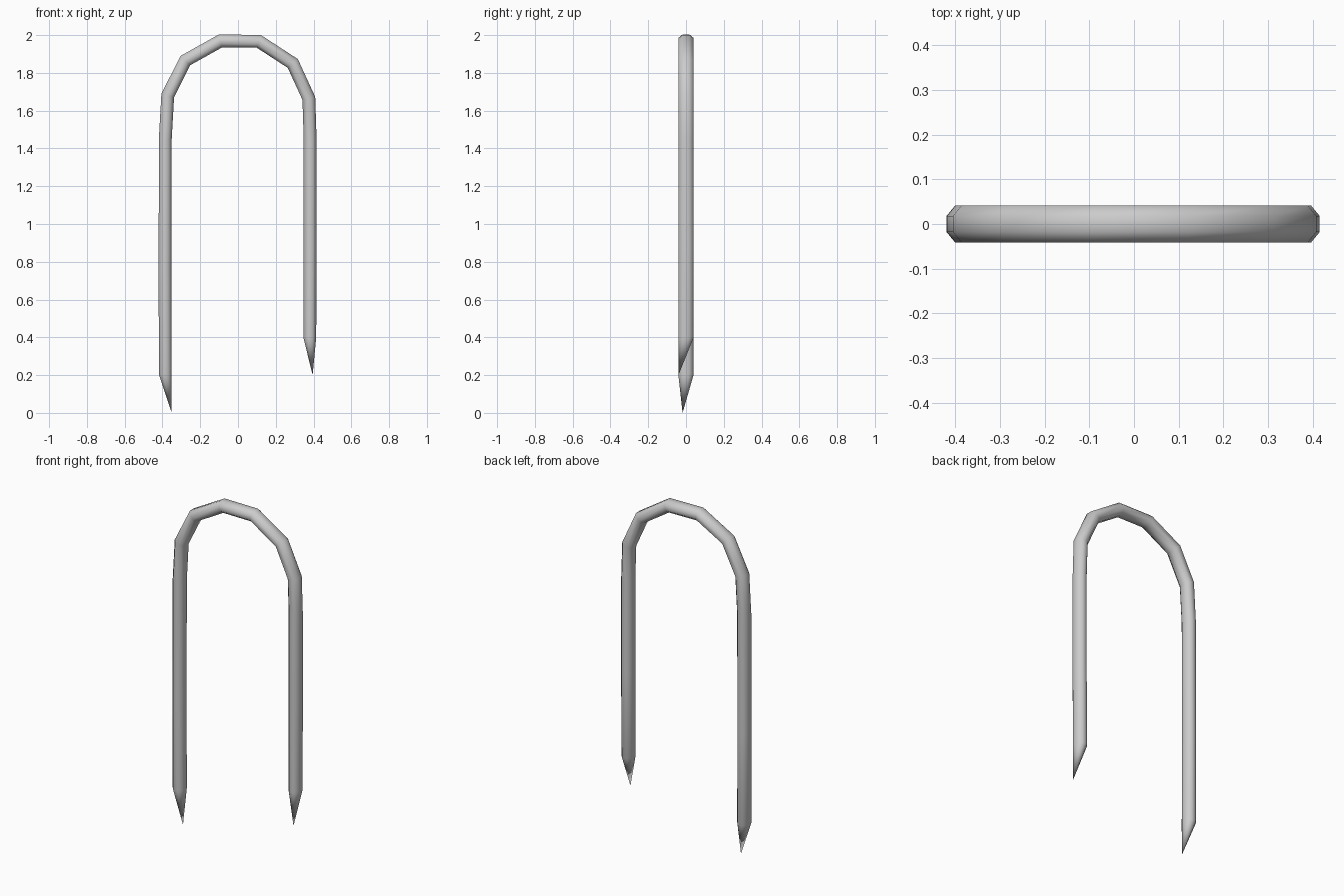
import bpy, bmesh
from mathutils import Vector

if "Cube" in bpy.data.objects:
    bpy.data.objects.remove(bpy.data.objects["Cube"])

# Centre line of the bent rod (x, z), from the long leg to the short leg
path = [(-0.385, 0.205), (-0.386, 0.75), (-0.385, 1.45), (-0.372, 1.68), (-0.279, 1.865),
        (-0.093, 1.969), (0.11, 1.967), (0.29, 1.85), (0.375, 1.665),
        (0.382, 1.45), (0.382, 0.9), (0.38, 0.4)]
# Octagonal cross-section (outward offset, y)
section = [(0.034, 0.018), (0.015, 0.041), (-0.015, 0.041), (-0.034, 0.018),
           (-0.034, -0.018), (-0.015, -0.041), (0.015, -0.041), (0.034, -0.018)]
# Off-centre sharpened points
start_tip = (-0.351, -0.018, 0.0)
end_tip = (0.395, -0.04, 0.2)

bm = bmesh.new()
pts = [Vector(p) for p in path]


def ring(i):
    """Mitred cross-section at path point i."""
    a = (pts[i] - pts[i - 1]).normalized() if i else None
    b = (pts[i + 1] - pts[i]).normalized() if i < len(pts) - 1 else None
    a, b = a or b, b or a
    t = (a + b).normalized()
    n = Vector((-t.y, t.x)) / t.dot(a)
    return [bm.verts.new((pts[i].x + n.x * u, y, pts[i].y + n.y * u)) for u, y in section]


# Rod body
rings = [ring(i) for i in range(len(pts))]
count = len(section)
for r, s in zip(rings, rings[1:]):
    for k in range(count):
        j = (k + 1) % count
        bm.faces.new((r[k], r[j], s[j], s[k]))

# Sharpened ends
for r, tip in ((rings[0], start_tip), (rings[-1], end_tip)):
    v = bm.verts.new(tip)
    for k in range(count):
        bm.faces.new((r[k], r[(k + 1) % count], v))

bmesh.ops.recalc_face_normals(bm, faces=bm.faces)
mesh = bpy.data.meshes.new("bent_pin")
bm.to_mesh(mesh)
bm.free()
pin = bpy.data.objects.new("bent_pin", mesh)
bpy.context.collection.objects.link(pin)

bpy.context.view_layer.objects.active = pin
pin.select_set(True)
bpy.ops.object.shade_smooth_by_angle(angle=0.9)
